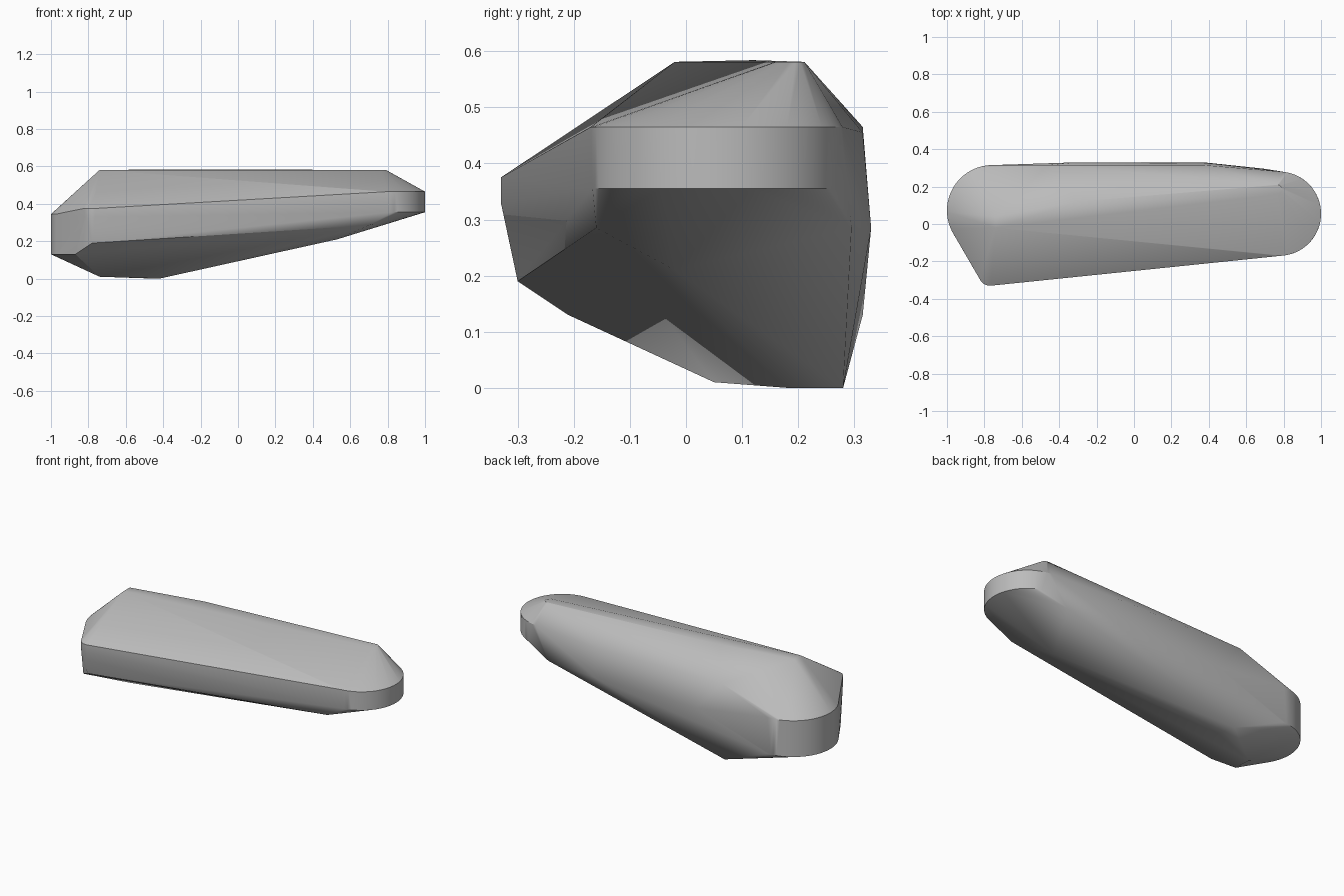
import bpy, bmesh
from math import cos, sin, radians

cube = bpy.data.objects.get("Cube")
if cube:
    bpy.data.objects.remove(cube)


def arc(cx, cy, r, start, end, z, steps=16):
    """Points on a horizontal arc, angles in degrees."""
    angles = [radians(start + (end - start) * i / steps) for i in range(steps + 1)]
    return [(cx + r * cos(a), cy + r * sin(a), z) for a in angles]


points = []
# narrow rounded end: straight band, with the underside cut back
points += arc(0.775, 0.055, 0.225, -90, 90, 0.465, 32)
points += arc(0.775, 0.055, 0.225, -80, 70, 0.355, 28)
points += [(0.7, -0.16, 0.285), (0.7, 0.295, 0.285), (0.53, -0.02, 0.21)]
# broad rounded end: deeper band
points += arc(-0.757, 0.072, 0.243, 90, 212, 0.345, 28)
points += arc(-0.757, 0.072, 0.243, 90, 212, 0.13, 28)
points += [(-0.87, -0.21, 0.13)]
# small rounded front corner
points += arc(-0.77, -0.27, 0.06, 205, 275, 0.375, 8)
points += arc(-0.77, -0.27, 0.06, 205, 275, 0.33, 8)
points += [(-0.78, -0.3, 0.19)]
# top ridge
points += arc(0.765, 0.185, 0.026, -90, 90, 0.581, 8)
points += [(-0.74, -0.02, 0.581), (-0.74, 0.04, 0.581), (-0.3, 0.12, 0.584)]
# back shoulder and widest line
points += [(-0.46, 0.315, 0.465), (0.37, 0.315, 0.455),
           (-0.3, 0.33, 0.285), (0.37, 0.33, 0.285)]
# keel
points += [(-0.74, 0.05, 0.01), (-0.42, 0.18, 0), (-0.45, 0.28, 0)]

# wrap all the outlines in one convex shell
bm = bmesh.new()
for p in points:
    bm.verts.new(p)
hull = bmesh.ops.convex_hull(bm, input=bm.verts)
loose = [v for v in bm.verts if not v.link_faces]
bmesh.ops.delete(bm, geom=loose, context='VERTS')
bmesh.ops.dissolve_limit(bm, angle_limit=radians(0.5), verts=bm.verts, edges=bm.edges)
bmesh.ops.recalc_face_normals(bm, faces=bm.faces)
mesh = bpy.data.meshes.new("faceted_shell")
bm.to_mesh(mesh)
bm.free()
shell = bpy.data.objects.new("faceted_shell", mesh)
bpy.context.collection.objects.link(shell)

# plain grey finish
grey = bpy.data.materials.new("light_grey")
grey.use_nodes = True
color = (0.5, 0.5, 0.5, 1)
grey.diffuse_color = color
grey.node_tree.nodes["Principled BSDF"].inputs["Base Color"].default_value = color
mesh.materials.append(grey)

bpy.ops.object.select_all(action='DESELECT')
shell.select_set(True)
bpy.context.view_layer.objects.active = shell
bpy.ops.object.shade_smooth_by_angle(angle=radians(30))
